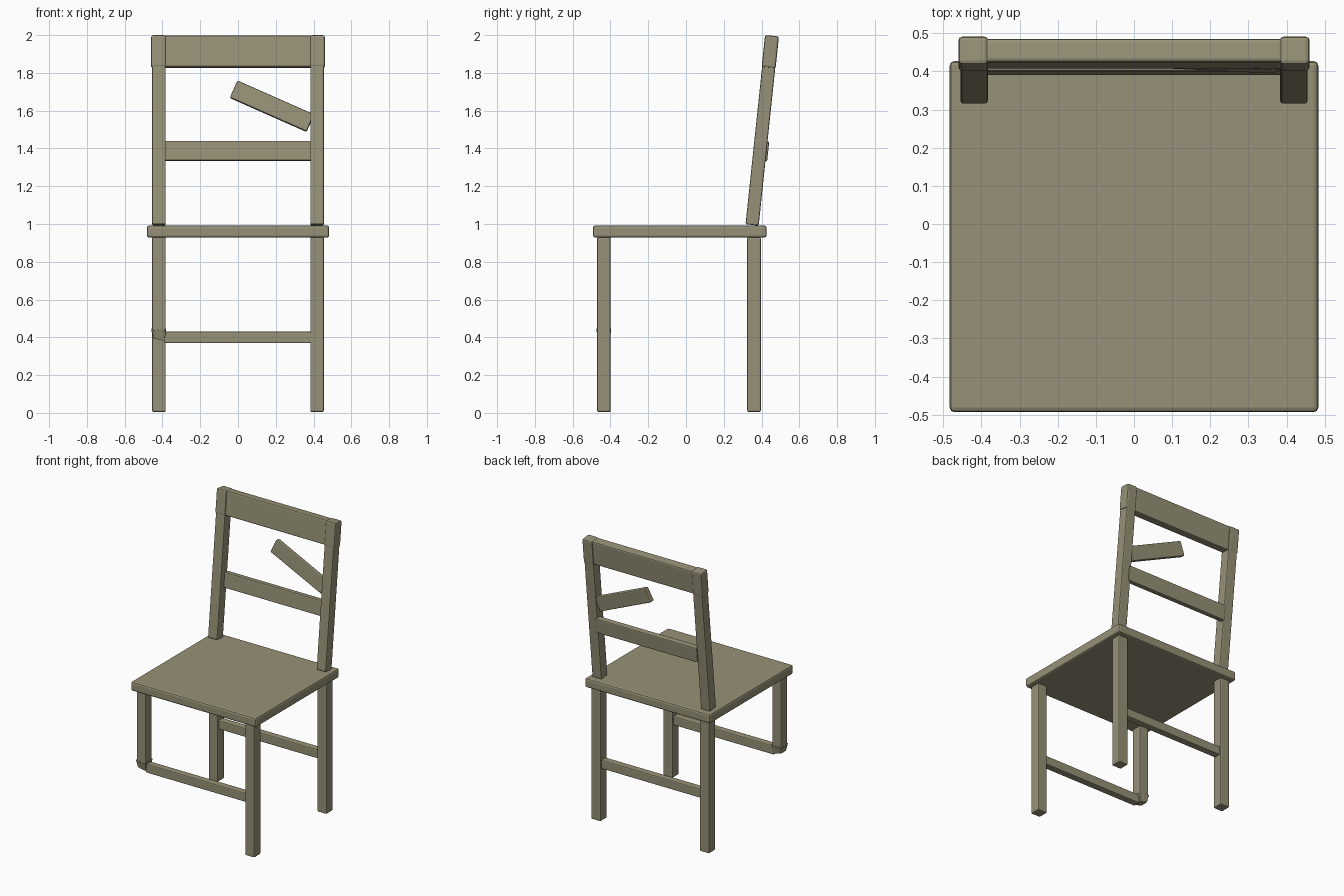
import bpy, bmesh, math
from mathutils import Matrix, Vector

if "Cube" in bpy.data.objects:
    bpy.data.objects.remove(bpy.data.objects["Cube"], do_unlink=True)

wood = bpy.data.materials.new("weathered_wood")
wood.use_nodes = True
colour = (0.31, 0.285, 0.185, 1)
wood.diffuse_color = colour
wood.node_tree.nodes["Principled BSDF"].inputs["Base Color"].default_value = colour


def finish(name, bm, matrix=Matrix()):
    bmesh.ops.recalc_face_normals(bm, faces=bm.faces)
    mesh = bpy.data.meshes.new(name)
    bm.to_mesh(mesh)
    bm.free()
    mesh.materials.append(wood)
    mesh.transform(matrix)
    obj = bpy.data.objects.new(name, mesh)
    bpy.context.collection.objects.link(obj)
    return obj


def beam(name, size, centre, bevel=0.007, matrix=Matrix()):
    """Box with softened edges, placed in the frame of the given matrix."""
    bm = bmesh.new()
    bmesh.ops.create_cube(bm, size=1)
    bmesh.ops.scale(bm, vec=size, verts=bm.verts)
    bmesh.ops.bevel(bm, geom=bm.edges[:], offset=bevel, segments=2,
                    profile=0.5, affect='EDGES')
    return finish(name, bm, matrix @ Matrix.Translation(centre))


# Seat
beam("seat", (0.966, 0.92, 0.064), (0, -0.033, 0.96), 0.012)

# Legs: the front right one is snapped off above the stretcher
LEG, LEG_X, FRONT_Y, BACK_Y = 0.072, 0.419, -0.435, 0.36
BREAK_Z = 0.43
for side, x in (("left", LEG_X), ("right", -LEG_X)):
    for place, y in (("front", FRONT_Y), ("back", BACK_Y)):
        low = BREAK_Z if (side, place) == ("right", "front") else 0.005
        beam(f"{place}_{side}_leg", (LEG, LEG, 0.93 - low),
             (x, y, (0.93 + low) / 2))

# Stretchers between the legs
beam("front_stretcher", (0.79, 0.05, 0.062), (0.005, FRONT_Y, 0.4))
beam("back_stretcher", (0.78, 0.05, 0.062), (0, BACK_Y, 0.4))

# Splintered end of the broken leg: tapered stub with a jagged rim
bm = bmesh.new()
corners = [Vector(c) for c in ((-1, -1), (1, -1), (1, 1), (-1, 1))]
TEETH = 6
top, bottom = [], []
for i, a in enumerate(corners):
    b = corners[(i + 1) % 4]
    for k in range(TEETH):
        p = a.lerp(b, k / TEETH)
        rim = 0.448 if k % 2 == 0 else 0.43
        top.append(bm.verts.new((p.x * 0.038, p.y * 0.038, rim)))
        bottom.append(bm.verts.new((p.x * 0.028, p.y * 0.028, 0.388 - p.x * 0.006)))
count = len(top)
for i in range(count):
    j = (i + 1) % count
    bm.faces.new((bottom[i], bottom[j], top[j], top[i]))
bm.faces.new(bottom)
middle = bm.verts.new((0, 0, 0.44))
for i in range(count):
    bm.faces.new((top[i], top[(i + 1) % count], middle))
finish("splintered_leg_end", bm, Matrix.Translation((-LEG_X, FRONT_Y, 0)))

# Backrest, in a frame that leans backwards
lean = Matrix.Translation((0, 0.35, 0.995)) @ Matrix.Rotation(math.radians(-6), 4, 'X')
HEIGHT = 1.007
for side, s in (("left", 1), ("right", -1)):
    beam(f"{side}_back_post", (LEG, 0.07, HEIGHT - 0.02),
         (s * LEG_X, 0, HEIGHT / 2 - 0.01), matrix=lean)
    beam(f"{side}_post_cap", (0.078, 0.074, 0.17),
         (s * 0.421, 0, HEIGHT - 0.085), 0.01, lean)
beam("head_rail", (0.78, 0.062, 0.168), (0, 0, HEIGHT - 0.085), 0.009, lean)
beam("middle_rail", (0.79, 0.04, 0.106), (0.005, 0.024, 0.396), matrix=lean)

# Loose slat, still hanging from the left post
tilt = Matrix.Translation((0.18, 0.01, 0.633)) @ Matrix.Rotation(math.radians(24), 4, 'Y')
beam("broken_slat", (0.445, 0.036, 0.1), (0, 0, 0), matrix=lean @ tilt)
